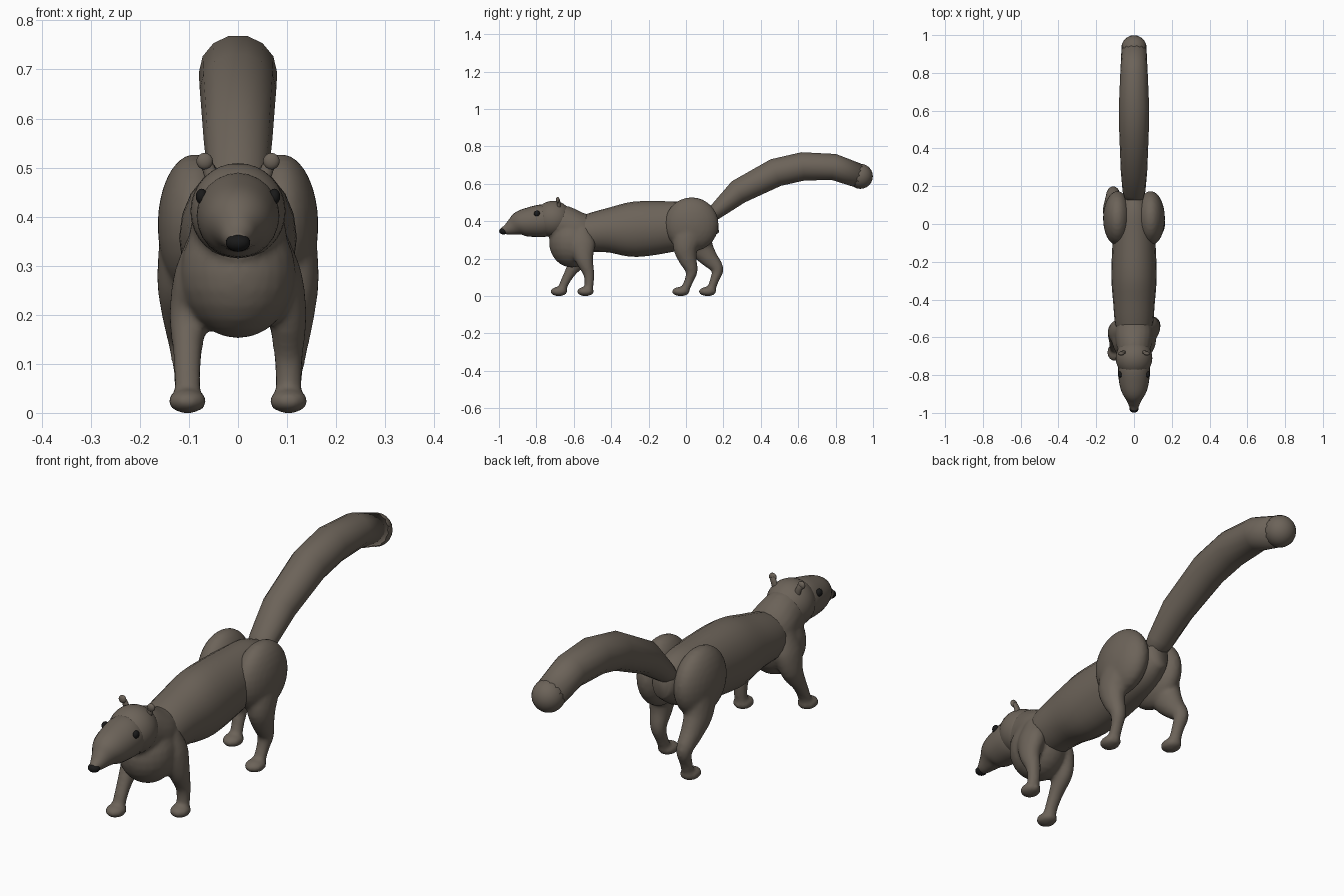
import bpy, bmesh, math
from mathutils import Vector, Matrix

if "Cube" in bpy.data.objects:
    bpy.data.objects.remove(bpy.data.objects["Cube"], do_unlink=True)


def material(name, rgb, rough):
    m = bpy.data.materials.new(name)
    m.use_nodes = True
    m.diffuse_color = (*rgb, 1)
    bsdf = m.node_tree.nodes["Principled BSDF"]
    bsdf.inputs["Base Color"].default_value = (*rgb, 1)
    bsdf.inputs["Roughness"].default_value = rough
    return m


FUR = material("brown fur", (0.15, 0.125, 0.1), 0.8)
BLACK = material("black", (0.01, 0.01, 0.01), 0.5)


def ball(bm, center, radii, segs=24):
    mat = Matrix.Translation(center) @ Matrix.Diagonal((*radii, 1))
    bmesh.ops.create_uvsphere(bm, u_segments=segs, v_segments=segs // 2, radius=1, matrix=mat)


def spline(points, steps):
    """Catmull-Rom resampling of tuples."""
    pts = [Vector(p) for p in points]
    out = []
    for i in range(len(pts) - 1):
        a, b, c, d = pts[max(i - 1, 0)], pts[i], pts[i + 1], pts[min(i + 2, len(pts) - 1)]
        for k in range(steps):
            t = k / steps
            out.append(b + (c - a) * (t / 2) + (a * 2 - b * 5 + c * 4 - d) * (t * t / 2)
                       + (b * 3 - a - c * 3 + d) * (t ** 3 / 2))
    return out + [pts[-1]]


def tube(bm, points, steps=4, sides=20):
    """Loft of ellipses along points of (x, y, z, half width, half depth)."""
    rows = spline([p if len(p) == 5 else (0, *p) for p in points], steps)
    path = [Vector(r[:3]) for r in rows]
    rings = []
    for i, row in enumerate(rows):
        tangent = (path[min(i + 1, len(path) - 1)] - path[max(i - 1, 0)]).normalized()
        up = tangent.cross(Vector((1, 0, 0))).normalized()
        side = up.cross(tangent)
        ring = []
        for s in range(sides):
            a = math.tau * s / sides
            ring.append(bm.verts.new(path[i] + side * (row[3] * math.cos(a)) + up * (row[4] * math.sin(a))))
        rings.append(ring)
    for r, q in zip(rings, rings[1:]):
        for s in range(sides):
            n = (s + 1) % sides
            bm.faces.new((r[s], r[n], q[n], q[s]))
    bm.faces.new(rings[0][::-1])
    bm.faces.new(rings[-1])


def finish(name, bm, mat=FUR, blend=0):
    bmesh.ops.recalc_face_normals(bm, faces=bm.faces)
    mesh = bpy.data.meshes.new(name)
    bm.to_mesh(mesh)
    bm.free()
    mesh.materials.append(mat)
    ob = bpy.data.objects.new(name, mesh)
    bpy.context.collection.objects.link(ob)
    mesh.shade_smooth()
    if blend:
        # Melt overlapping shapes into one soft surface
        r = ob.modifiers.new("Remesh", 'REMESH')
        r.mode, r.voxel_size, r.use_smooth_shade = 'VOXEL', 0.009, True
        s = ob.modifiers.new("Smooth", 'SMOOTH')
        s.factor, s.iterations = 0.5, blend
    return ob


# Torso
bm = bmesh.new()
tube(bm, [(-.58, .325, .08, .09), (-.53, .335, .1, .1), (-.42, .35, .11, .118), (-.27, .357, .12, .148),
          (-.05, .374, .11, .132), (.08, .39, .09, .11), (.17, .4, .04, .06)])
finish("torso", bm)

# Chest, neck and front legs
bm = bmesh.new()
ball(bm, (0, -.61, .285), (.118, .122, .133))
tube(bm, [(-.5, .335, .08, .09), (-.58, .355, .1, .095), (-.66, .385, .09, .1), (-.72, .4, .08, .085)])
legs = ((1, [(-.555, .36), (-.555, .28), (-.545, .2), (-.52, .12), (-.518, .06), (-.522, .03)], -.538),
        (-1, [(-.57, .36), (-.575, .28), (-.575, .2), (-.62, .125), (-.652, .065), (-.662, .03)], -.68))
sizes = [(.07, .03, .04), (.082, .048, .07), (.1, .04, .05), (.103, .03, .03), (.103, .027, .024), (.103, .028, .024)]
for side, path, paw in legs:
    tube(bm, [(side * x, y, z, w, d) for (y, z), (x, w, d) in zip(path, sizes)])
    ball(bm, (side * .103, paw, .024), (.04, .046, .025))
finish("chest_and_front_legs", bm, blend=5)

# Haunches and hind legs
hind = (("left", 1, [(.03, .36), (-.002, .27), (.008, .2), (.03, .135), (.015, .08), (-.008, .03)], -.028),
        ("right", -1, [(.05, .36), (.075, .27), (.12, .205), (.168, .145), (.152, .085), (.132, .03)], .115))
sizes = [(.1, .06, .09), (.112, .053, .07), (.113, .043, .05), (.11, .033, .033), (.106, .026, .024), (.104, .026, .024)]
for label, side, path, paw in hind:
    bm = bmesh.new()
    ball(bm, (side * .088, .03, .383), (.076, .145, .145), 28)
    tube(bm, [(side * x, y, z, w, d) for (y, z), (x, w, d) in zip(path, sizes)])
    ball(bm, (side * .103, paw, .024), (.04, .048, .025))
    finish(label + "_hind_leg", bm, blend=5)

# Tail
bm = bmesh.new()
tube(bm, [(.1, .4, .04, .03), (.17, .46, .06, .045), (.28, .557, .07, .068), (.48, .66, .078, .078),
          (.625, .693, .08, .078), (.79, .69, .073, .072), (.932, .64, .066, .066)], steps=1, sides=14)
ball(bm, (0, .932, .64), (.067, .067, .067))
finish("tail", bm)

# Head
bm = bmesh.new()
ball(bm, (0, -.71, .411), (.097, .1, .098), 32)
finish("skull", bm)
bm = bmesh.new()
tube(bm, [(-.985, .35, .016, .014), (-.955, .357, .03, .03), (-.925, .37, .043, .046), (-.885, .388, .067, .067),
          (-.83, .396, .08, .08), (-.76, .403, .084, .087), (-.7, .405, .07, .07)], sides=24)
finish("face", bm)
bm = bmesh.new()
ball(bm, (0, -.976, .347), (.025, .023, .018))
finish("nose", bm, BLACK)

# Ears and eyes
for label, side in (("left", 1), ("right", -1)):
    bm = bmesh.new()
    tube(bm, [(side * .052, -.68, .475, .014, .01), (side * .06, -.68, .498, .013, .009),
              (side * .067, -.683, .512, .013, .009)], sides=12)
    ball(bm, (side * .068, -.686, .513), (.017, .01, .017), 16)
    finish(label + "_ear", bm)
    bm = bmesh.new()
    ball(bm, (side * .074, -.797, .441), (.012, .016, .016), 16)
    finish(label + "_eye", bm, BLACK)
